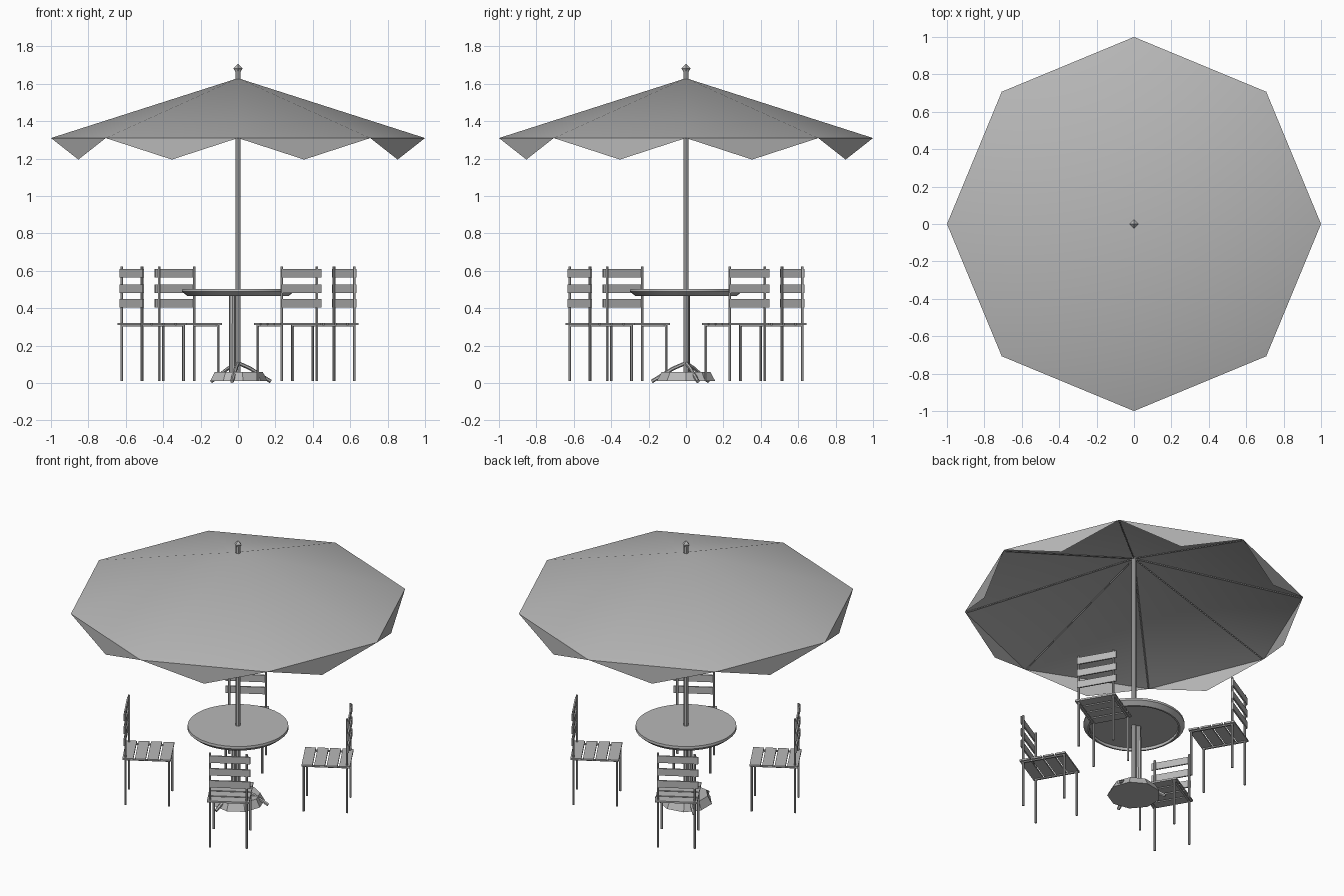
import bpy, bmesh, math
from mathutils import Vector, Matrix

if "Cube" in bpy.data.objects:
    bpy.data.objects.remove(bpy.data.objects["Cube"], do_unlink=True)

grey = bpy.data.materials.new("plain_grey")
grey.use_nodes = True
COLOUR = (0.48, 0.48, 0.48, 1)
grey.diffuse_color = COLOUR
grey.node_tree.nodes["Principled BSDF"].inputs["Base Color"].default_value = COLOUR


def finish(name, bm, smooth=False):
    """Turn a bmesh into a named, coloured object."""
    mesh = bpy.data.meshes.new(name)
    bm.to_mesh(mesh)
    bm.free()
    mesh.materials.append(grey)
    obj = bpy.data.objects.new(name, mesh)
    bpy.context.collection.objects.link(obj)
    if smooth:
        bpy.ops.object.select_all(action='DESELECT')
        obj.select_set(True)
        bpy.context.view_layer.objects.active = obj
        bpy.ops.object.shade_smooth_by_angle(angle=math.radians(35))
    return obj


def polar(radius, degrees, z):
    a = math.radians(degrees)
    return Vector((radius * math.cos(a), radius * math.sin(a), z))


def tube(bm, start, end, radius, sides=8):
    """Closed straight tube between two points."""
    axis = Vector(end) - Vector(start)
    turn = axis.to_track_quat('Z', 'Y').to_matrix().to_4x4()
    place = Matrix.Translation((Vector(start) + Vector(end)) / 2) @ turn
    bmesh.ops.create_cone(bm, cap_ends=True, segments=sides, radius1=radius,
                          radius2=radius, depth=axis.length, matrix=place)


def box(bm, centre, size):
    bmesh.ops.create_cube(bm, size=1, matrix=Matrix.Translation(centre)
                          @ Matrix.Diagonal((*size, 1)))


def lathe(name, profile, sides, smooth=False):
    """Spin a (radius, z) profile around the z axis."""
    bm = bmesh.new()
    verts = [bm.verts.new((r, 0, z)) for r, z in profile]
    edges = [bm.edges.new(pair) for pair in zip(verts, verts[1:])]
    bmesh.ops.spin(bm, geom=verts + edges, cent=(0, 0, 0), axis=(0, 0, 1),
                   angle=math.tau, steps=sides)
    bmesh.ops.remove_doubles(bm, verts=bm.verts, dist=0.0005)
    bmesh.ops.recalc_face_normals(bm, faces=bm.faces)
    return finish(name, bm, smooth)


# Canopy: eight-sided cone with a hanging triangle on each side
APEX, RIM, HEM = 1.63, 1.31, 1.195
bm = bmesh.new()
apex = bm.verts.new((0, 0, APEX))
rim = [bm.verts.new(polar(1, 45 * i, RIM)) for i in range(8)]
for i in range(8):
    a, b = rim[i], rim[(i + 1) % 8]
    bm.faces.new((apex, a, b))
    tip = (a.co + b.co) / 2
    tip.z = HEM
    bm.faces.new((b, a, bm.verts.new(tip)))
finish("canopy", bm, smooth=True)

# Canopy ribs
bm = bmesh.new()
for i in range(8):
    tube(bm, (0, 0, APEX - 0.008), polar(0.985, 45 * i, RIM - 0.003), 0.004, 4)
finish("canopy_ribs", bm)

# Umbrella pole and finial
bm = bmesh.new()
tube(bm, (0, 0, 0.06), (0, 0, 1.67), 0.014)
finish("umbrella_pole", bm, smooth=True)
lathe("finial", [(0, 1.706), (0.025, 1.683), (0.01, 1.658), (0, 1.658)], 4)

# Table top with a bevelled skirt and a recessed underside
lathe("table_top", [(0, 0.504), (0.297, 0.504), (0.299, 0.489), (0.272, 0.466),
                    (0.262, 0.466), (0.262, 0.484), (0, 0.484)], 32, smooth=True)

# Table stem beside the pole
bm = bmesh.new()
tube(bm, (-0.032, 0.004, 0.04), (-0.03, 0.004, 0.485), 0.017)
finish("table_stem", bm, smooth=True)

# Weighted base and three splayed feet
lathe("base", [(0, 0.06), (0.132, 0.06), (0.158, 0.012), (0, 0.012)], 9)
bm = bmesh.new()
for angle in (20, 140, 260):
    knee = polar(0.07, angle, 0.078)
    tube(bm, (0, 0, 0.108), knee, 0.01, 6)
    tube(bm, knee, polar(0.185, angle, 0.009), 0.01, 6)
finish("base_feet", bm, smooth=True)


def chair(number, degrees):
    """Chair whose back lies outward along local +x, turned into place."""
    spin = Matrix.Rotation(math.radians(degrees), 4, 'Z')
    half, front, back = 0.108, 0.398, 0.655
    legs, seat, slats = bmesh.new(), bmesh.new(), bmesh.new()
    for side in (-half, half):
        tube(legs, (front, side, 0.012), (front, side, 0.312), 0.007, 6)
        tube(legs, (back, side, 0.012), (back, side, 0.624), 0.007, 6)
        box(seat, ((front + back) / 2, side, 0.307), (back - front, 0.012, 0.008))
    for i in range(4):
        box(seat, (0.419 + 0.074 * i, 0, 0.315), (0.064, 0.25, 0.011))
    for z in (0.427, 0.505, 0.587):
        box(slats, (back + 0.006, 0.008, z), (0.009, 0.245, 0.045))
    for name, part, smooth in (("legs", legs, True), ("seat", seat, False),
                               ("back_slats", slats, False)):
        part.transform(spin)
        finish(f"chair_{number}_{name}", part, smooth)


# Four chairs around the table
for n in range(4):
    chair(n + 1, -60 + 90 * n)
